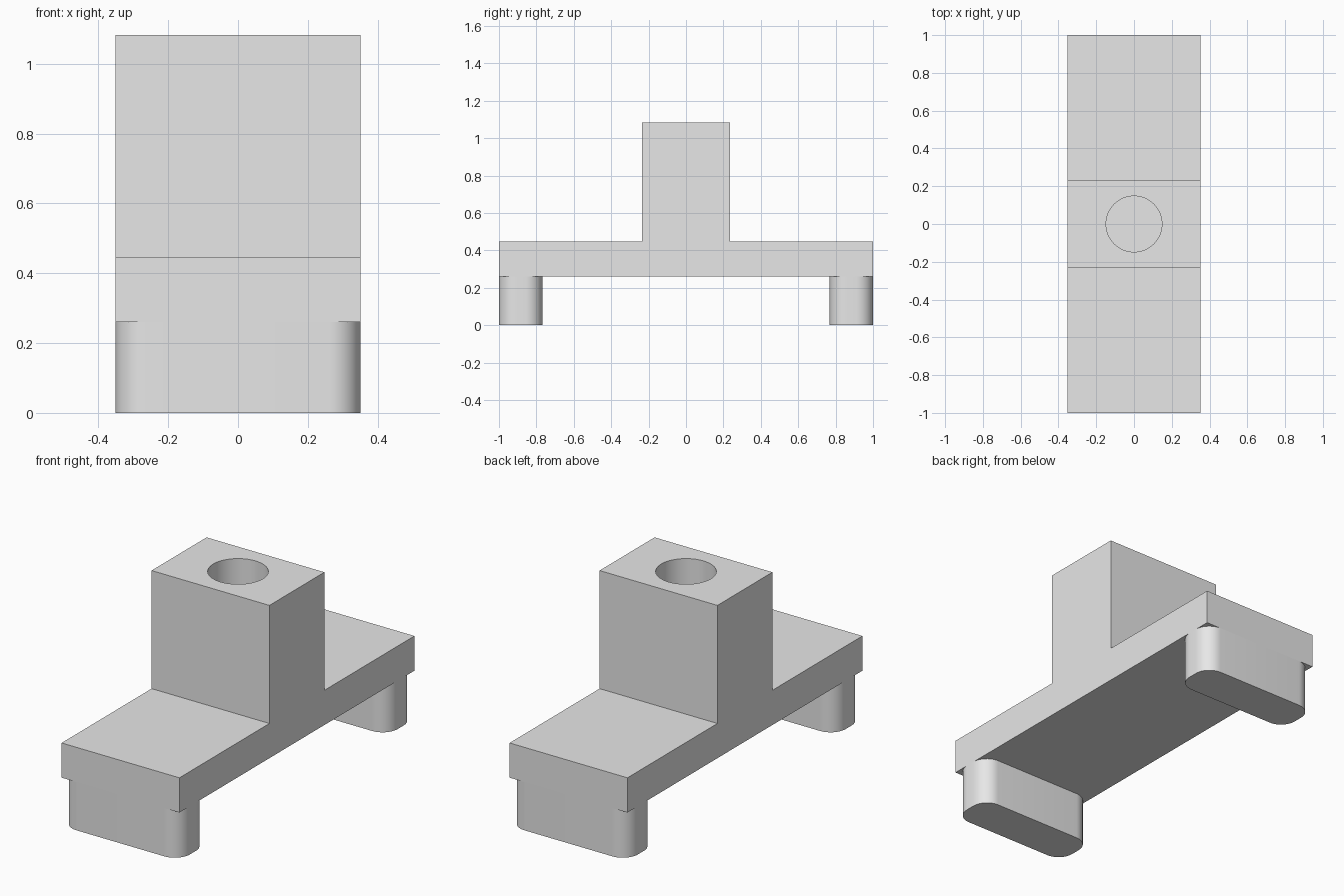
import bpy, bmesh, math

HALF_W = 0.351      # half width of the whole part along x
FOOT_TOP = 0.26     # underside of the plate
PLATE_TOP = 0.447
POST_TOP = 1.083
POST_HALF = 0.234
FOOT_DEPTH = 0.232
FOOT_RADIUS = 0.09

cube = bpy.data.objects.get("Cube")
if cube:
    bpy.data.objects.remove(cube, do_unlink=True)

grey = bpy.data.materials.new("light_grey")
grey.use_nodes = True
grey.diffuse_color = (0.8, 0.8, 0.8, 1)
grey.node_tree.nodes["Principled BSDF"].inputs["Base Color"].default_value = (0.8, 0.8, 0.8, 1)


def extrude_outline(name, points, offset):
    """Solid made by sweeping a closed outline along an offset."""
    bm = bmesh.new()
    face = bm.faces.new([bm.verts.new(p) for p in points])
    swept = bmesh.ops.extrude_face_region(bm, geom=[face])["geom"]
    bmesh.ops.translate(bm, vec=offset,
                        verts=[v for v in swept if isinstance(v, bmesh.types.BMVert)])
    bmesh.ops.recalc_face_normals(bm, faces=bm.faces)
    mesh = bpy.data.meshes.new(name)
    bm.to_mesh(mesh)
    bm.free()
    mesh.materials.append(grey)
    obj = bpy.data.objects.new(name, mesh)
    bpy.context.collection.objects.link(obj)
    return obj


def smooth(obj):
    bpy.ops.object.select_all(action="DESELECT")
    obj.select_set(True)
    bpy.context.view_layer.objects.active = obj
    bpy.ops.object.shade_smooth_by_angle(angle=math.radians(30))


def rounded_rectangle(half_x, half_y, radius, steps=12):
    points = []
    for corner, (sx, sy) in enumerate([(1, 1), (-1, 1), (-1, -1), (1, -1)]):
        for i in range(steps + 1):
            a = math.pi / 2 * (corner + i / steps)
            points.append((sx * (half_x - radius) + radius * math.cos(a),
                           sy * (half_y - radius) + radius * math.sin(a), 0))
    return points


# Plate and post: one inverted T profile swept along x
half_profile = [(1, FOOT_TOP), (1, PLATE_TOP), (POST_HALF, PLATE_TOP), (POST_HALF, POST_TOP)]
profile = half_profile + [(-y, z) for y, z in reversed(half_profile)]
body = extrude_outline("plate_and_post", [(-HALF_W, y, z) for y, z in profile],
                       (2 * HALF_W, 0, 0))

# Blind round hole down the post
bpy.ops.mesh.primitive_cylinder_add(vertices=64, radius=0.148, depth=1,
                                    location=(0, 0, PLATE_TOP + 0.5))
cutter = bpy.context.object
cutter.name = "hole_cutter"
cutter.data.materials.append(grey)
cutter.hide_render = True
cut = body.modifiers.new("post_hole", "BOOLEAN")
cut.operation = "DIFFERENCE"
cut.solver = "EXACT"
cut.object = cutter
bpy.ops.object.select_all(action="DESELECT")
body.select_set(True)
bpy.context.view_layer.objects.active = body
bpy.ops.object.modifier_apply(modifier=cut.name)
bpy.data.objects.remove(cutter, do_unlink=True)
smooth(body)

# Rounded feet under both ends
for name, side in (("front_foot", -1), ("back_foot", 1)):
    foot = extrude_outline(name, rounded_rectangle(HALF_W, FOOT_DEPTH / 2, FOOT_RADIUS),
                           (0, 0, FOOT_TOP))
    foot.location.y = side * (1 - FOOT_DEPTH / 2)
    smooth(foot)
